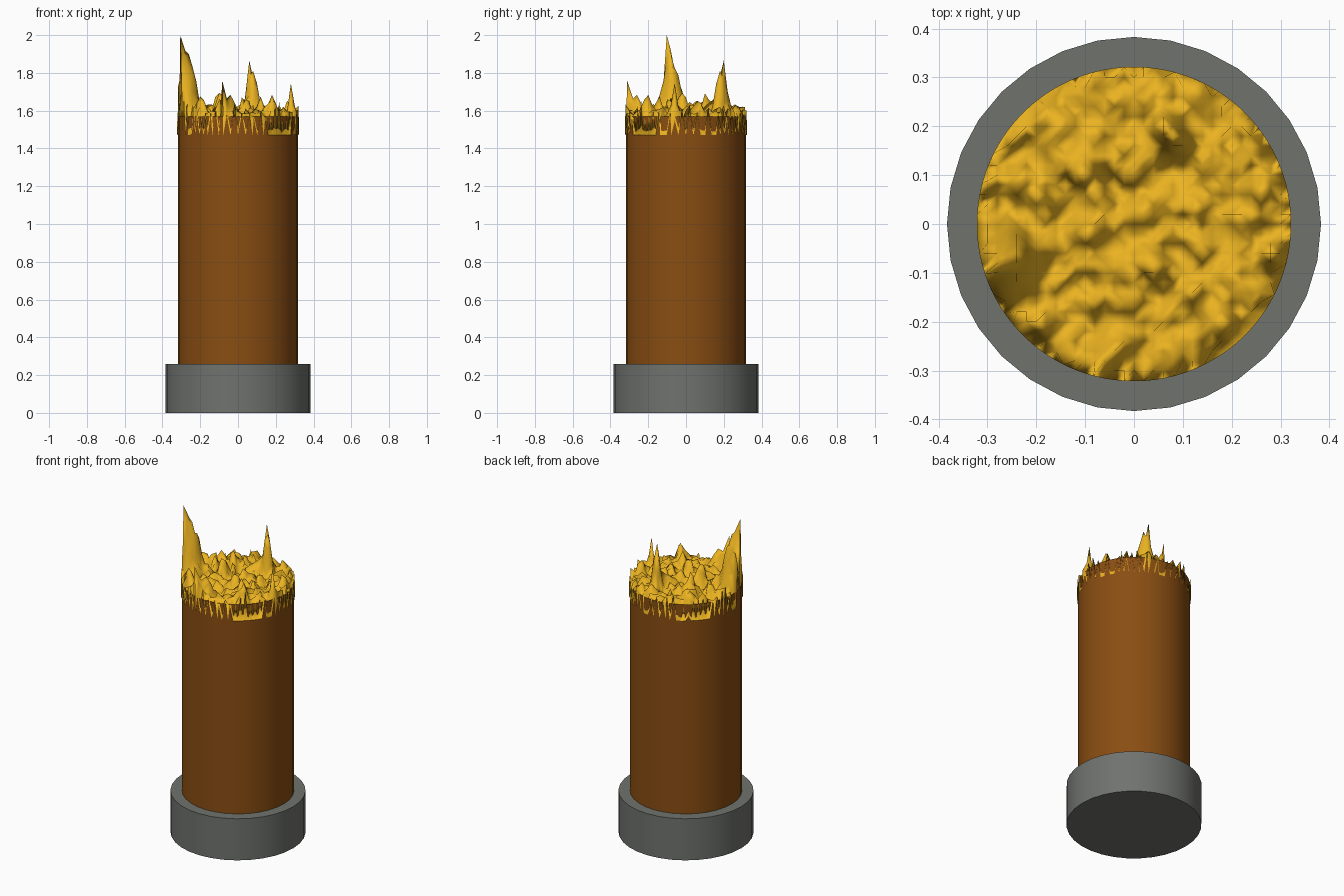
import bpy, bmesh, math, random
from mathutils import Vector, noise

if "Cube" in bpy.data.objects:
    bpy.data.objects.remove(bpy.data.objects["Cube"])

random.seed(4)
R = 0.318       # post radius
STEP = 0.02     # spacing of the splinter grid


def material(name, colour):
    m = bpy.data.materials.new(name)
    m.diffuse_color = (*colour, 1)
    m.use_nodes = True
    m.node_tree.nodes["Principled BSDF"].inputs["Base Color"].default_value = m.diffuse_color
    return m


def add_object(name, bm, mat, smooth_all=False):
    bmesh.ops.recalc_face_normals(bm, faces=bm.faces)
    mesh = bpy.data.meshes.new(name)
    bm.to_mesh(mesh)
    bm.free()
    ob = bpy.data.objects.new(name, mesh)
    bpy.context.collection.objects.link(ob)
    mesh.materials.append(mat)
    bpy.ops.object.select_all(action='DESELECT')
    ob.select_set(True)
    bpy.context.view_layer.objects.active = ob
    if smooth_all:
        bpy.ops.object.shade_smooth()
    else:
        bpy.ops.object.shade_smooth_by_angle(angle=math.radians(40))
    return ob


def cylinder(radius, z0, z1, sides):
    bm = bmesh.new()
    bmesh.ops.create_cone(bm, cap_ends=True, segments=sides, radius1=radius,
                          radius2=radius, depth=z1 - z0)
    bmesh.ops.translate(bm, verts=bm.verts, vec=(0, 0, (z0 + z1) / 2))
    return bm


# Metal foot
add_object("foot_collar", cylinder(0.383, 0, 0.26, 32),
           material("dark_metal", (0.16, 0.17, 0.155)))

# Wooden post, open under the broken end
bm = cylinder(R, 0.25, 1.57, 32)
bm.faces.ensure_lookup_table()
top = [f for f in bm.faces if f.calc_center_median().z > 1.56]
bmesh.ops.delete(bm, geom=top, context='FACES_ONLY')
add_object("post", bm, material("bark", (0.25, 0.075, 0.006)))

# Splinter peaks: x, y, height above the break, width x, width y
PEAKS = [(-0.27, -0.08, 0.33, 0.055, 0.05), (-0.30, -0.10, 0.08, 0.02, 0.02),
         (-0.24, -0.04, 0.10, 0.03, 0.03), (0.06, 0.20, 0.29, 0.025, 0.025),
         (-0.09, -0.02, 0.14, 0.03, 0.03), (0.28, -0.06, 0.17, 0.018, 0.025),
         (0.09, 0.17, 0.12, 0.03, 0.03), (-0.08, -0.30, 0.14, 0.025, 0.02),
         (-0.10, 0.12, 0.10, 0.03, 0.03), (0.17, -0.20, 0.10, 0.03, 0.03)]


def height(x, y):
    z = 1.585 + 0.09 * noise.noise(Vector((x * 17, y * 17, 3.1)))
    z += random.uniform(-0.03, 0.03)
    for px, py, h, wx, wy in PEAKS:
        z += h * math.exp(-((x - px) / wx) ** 2 - ((y - py) / wy) ** 2)
    return max(1.5, min(z, 2.0))


# Jagged broken top as a stepped-edge height field
bm = bmesh.new()
verts = {}
for i in range(-16, 16):
    for j in range(-16, 16):
        if math.hypot((i + 0.5) * STEP, (j + 0.5) * STEP) > 0.322:
            continue
        quad = []
        for a, b in ((i, j), (i + 1, j), (i + 1, j + 1), (i, j + 1)):
            if (a, b) not in verts:
                x, y = a * STEP, b * STEP
                verts[a, b] = bm.verts.new((x, y, height(x, y)))
            quad.append(verts[a, b])
        bm.faces.new(quad)

# Rim teeth: pull rim points onto the bark and drop about every other one
for (a, b), v in verts.items():
    if v.is_boundary:
        r = math.hypot(v.co.x, v.co.y)
        s = 0.322 / r
        v.co.x *= s
        v.co.y *= s
        if (a + b) % 2 == 0 or random.random() < 0.12:
            v.co.z = 1.47 if v.co.z < 1.75 else 1.6

# Tallest splinter tip
tip = min(verts.values(), key=lambda v: (v.co.xy - Vector((-0.30, -0.10))).length)
tip.co.z = 2.0
bmesh.ops.triangulate(bm, faces=bm.faces)
add_object("broken_top", bm, material("fresh_wood", (0.83, 0.45, 0.015)), True)
